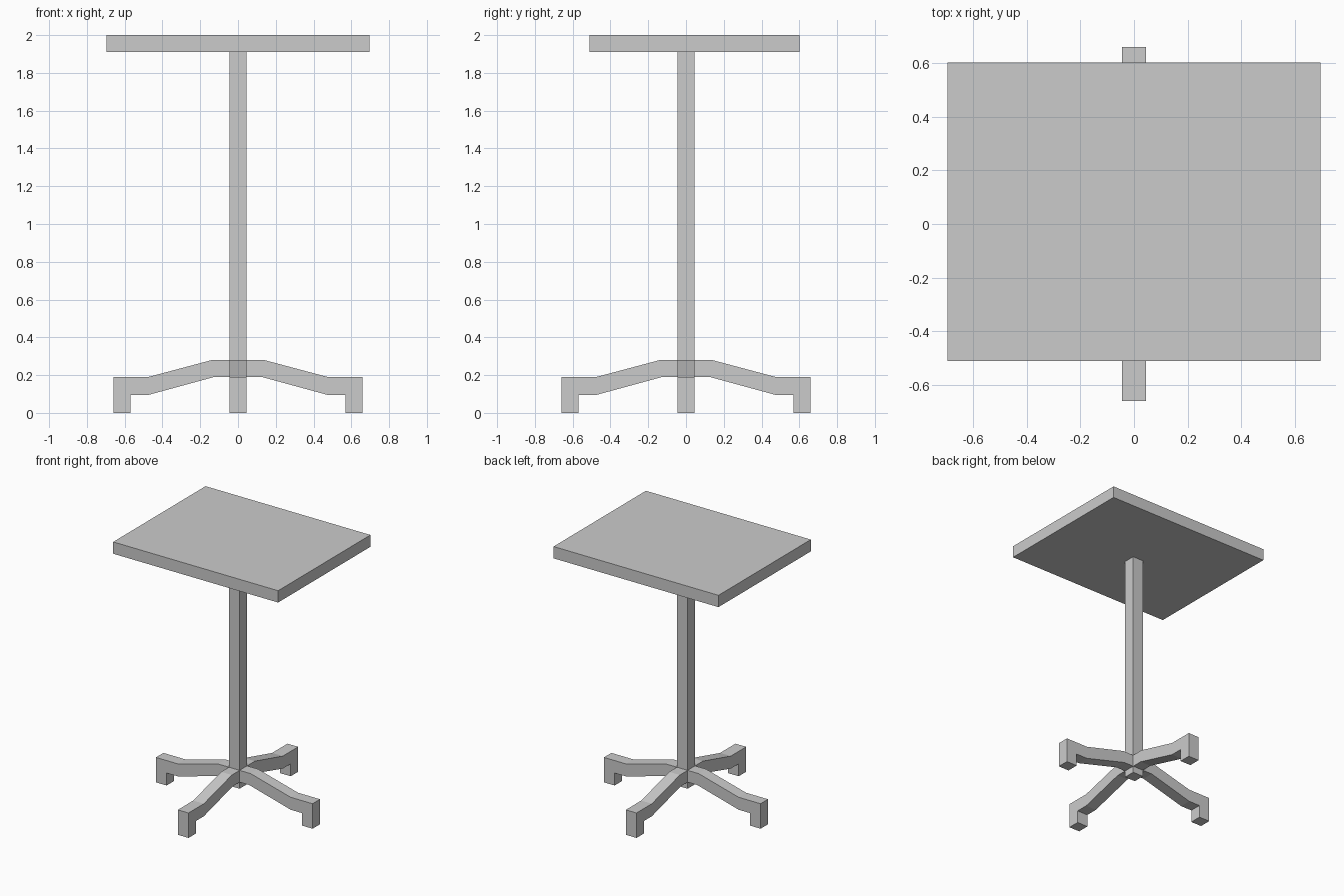
import bpy, bmesh
from math import pi
from mathutils import Matrix

if "Cube" in bpy.data.objects:
    bpy.data.objects.remove(bpy.data.objects["Cube"])

HALF = 0.045  # half thickness of the post and the legs


def finish(name, bm):
    bmesh.ops.recalc_face_normals(bm, faces=bm.faces)
    mesh = bpy.data.meshes.new(name)
    bm.to_mesh(mesh)
    bm.free()
    obj = bpy.data.objects.new(name, mesh)
    bpy.context.collection.objects.link(obj)
    return obj


def box(name, lo, hi):
    bm = bmesh.new()
    bmesh.ops.create_cube(bm, size=1)
    for v in bm.verts:
        v.co = [(a + b) / 2 + c * (b - a) for a, b, c in zip(lo, hi, v.co)]
    return finish(name, bm)


# Table top, set slightly towards the back
box("table_top", (-0.695, -0.51, 1.91), (0.695, 0.602, 2.0))

# Square post, ending just below the leg joint
box("post", (-HALF, -HALF, 0.14), (HALF, HALF, 1.91))

# Side outline of one leg: distance from the post, height
LEG = [(HALF, 0.28), (0.138, 0.28), (0.475, 0.19), (0.66, 0.19), (0.66, 0.0),
       (0.57, 0.0), (0.57, 0.095), (0.475, 0.095), (0.127, 0.19), (HALF, 0.19)]


def leg(name, angle):
    bm = bmesh.new()
    face = bm.faces.new([bm.verts.new((x, -HALF, z)) for x, z in LEG])
    out = bmesh.ops.extrude_face_region(bm, geom=[face])
    moved = [g for g in out["geom"] if isinstance(g, bmesh.types.BMVert)]
    bmesh.ops.translate(bm, vec=(0, 2 * HALF, 0), verts=moved)
    bm.transform(Matrix.Rotation(angle, 4, 'Z'))
    return finish(name, bm)


# Four legs around the post
for i, side in enumerate(("right", "back", "left", "front")):
    leg(side + "_leg", i * pi / 2)
